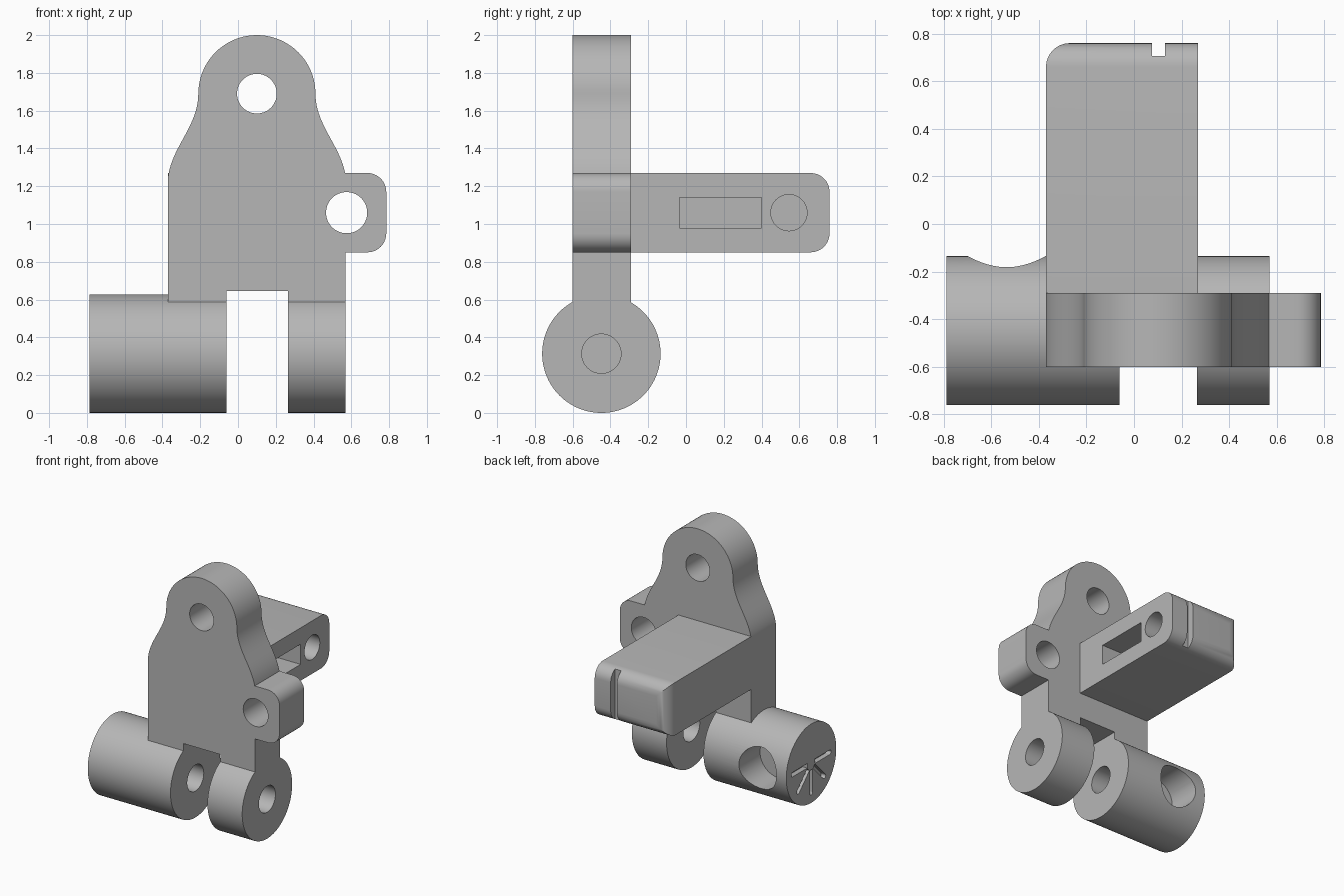
import bpy, bmesh, math
from mathutils import Matrix, Vector

cube = bpy.data.objects.get("Cube")
if cube:
    bpy.data.objects.remove(cube, do_unlink=True)

grey = bpy.data.materials.new("plain_grey")
grey.use_nodes = True
grey.diffuse_color = (0.47, 0.47, 0.47, 1)
grey.node_tree.nodes["Principled BSDF"].inputs["Base Color"].default_value = grey.diffuse_color


def finish(name, bm):
    bmesh.ops.recalc_face_normals(bm, faces=bm.faces)
    mesh = bpy.data.meshes.new(name)
    bm.to_mesh(mesh)
    bm.free()
    mesh.materials.append(grey)
    obj = bpy.data.objects.new(name, mesh)
    bpy.context.collection.objects.link(obj)
    return obj


def box_mesh(lo, hi):
    lo, hi = Vector(lo), Vector(hi)
    bm = bmesh.new()
    size = hi - lo
    bmesh.ops.create_cube(bm, size=1, matrix=Matrix.Translation((lo + hi) / 2) @ Matrix.Diagonal((*size, 1)))
    return bm


def box(name, lo, hi):
    return finish(name, box_mesh(lo, hi))


def cylinder(name, a, b, radius, sides=64):
    a, b = Vector(a), Vector(b)
    bm = bmesh.new()
    turn = (b - a).to_track_quat('Z', 'Y').to_matrix().to_4x4()
    bmesh.ops.create_cone(bm, cap_ends=True, segments=sides, radius1=radius, radius2=radius,
                          depth=(b - a).length, matrix=Matrix.Translation((a + b) / 2) @ turn)
    return finish(name, bm)


def select(obj):
    bpy.ops.object.select_all(action='DESELECT')
    obj.select_set(True)
    bpy.context.view_layer.objects.active = obj


def cut(obj, *cutters):
    select(obj)
    for c in cutters:
        mod = obj.modifiers.new("cut", 'BOOLEAN')
        mod.operation, mod.solver, mod.object = 'DIFFERENCE', 'EXACT', c
        bpy.ops.object.modifier_apply(modifier=mod.name)
        bpy.data.objects.remove(c, do_unlink=True)


def smooth(obj):
    select(obj)
    bpy.ops.object.shade_smooth_by_angle(angle=math.radians(30))


def arc(cx, cz, r, start, end, n):
    angles = [math.radians(start + (end - start) * i / n) for i in range(n + 1)]
    return [(cx + r * math.cos(t), cz + r * math.sin(t)) for t in angles]


def bezier(a, b, c, d, n=14):
    ts = [i / n for i in range(n)]
    return [tuple((1-t)**3*p + 3*(1-t)**2*t*q + 3*(1-t)*t*t*r + t**3*s
                  for p, q, r, s in zip(a, b, c, d)) for t in ts]


# Main dimensions
FRONT, BACK = -0.6, -0.29
LEFT, RIGHT, MID = -0.37, 0.57, 0.1
LOW, HIGH = 0.85, 1.27
AXIS_Y, AXIS_Z, BARREL = -0.448, 0.3135, 0.3135

# Plate outline: shoulder, round top, mirrored shoulder, side ear, hinge notch
shoulder = bezier((LEFT, 1.25), (-0.35, 1.41), (-0.21, 1.52), (-0.21, 1.69))
outline = shoulder + arc(MID, 1.69, 0.31, 180, 0, 40)
outline += [(2 * MID - x, z) for x, z in reversed(shoulder) if z > HIGH]
outline += [(RIGHT - 0.003, HIGH)]
outline += arc(0.685, HIGH - 0.1, 0.1, 90, 0, 10) + arc(0.685, LOW + 0.1, 0.1, 0, -90, 10)
outline += [(RIGHT, LOW), (RIGHT, 0.5), (0.265, 0.5), (0.265, 0.645),
            (-0.06, 0.645), (-0.06, 0.5), (LEFT, 0.5)]
bm = bmesh.new()
face = bm.faces.new([bm.verts.new((x, FRONT, z)) for x, z in outline])
ext = bmesh.ops.extrude_face_region(bm, geom=[face])
bmesh.ops.translate(bm, vec=(0, BACK - FRONT, 0),
                    verts=[v for v in ext["geom"] if isinstance(v, bmesh.types.BMVert)])
plate = finish("bracket_plate", bm)
cut(plate, *[cylinder("hole", (x, FRONT - 0.1, z), (x, BACK + 0.1, z), r)
             for x, z, r in ((MID, 1.69, 0.105), (0.575, 1.06, 0.109))])
smooth(plate)

# Rear arm with rounded far end
END, ARM_R = 0.76, 0.27
bm = box_mesh((LEFT, BACK, LOW), (ARM_R, END, HIGH))
rounded = [e for e in bm.edges if all(v.co.y > END - 0.01 for v in e.verts)
           and not all(v.co.x > ARM_R - 0.01 for v in e.verts)]
rounded = [e for e in rounded if abs(e.verts[0].co.x - e.verts[1].co.x) > 0.1
           or e.verts[0].co.x < 0]
bmesh.ops.bevel(bm, geom=rounded, offset=0.1, segments=8, profile=0.5, affect='EDGES')
arm = finish("rear_arm", bm)
cut(arm,
    box("groove", (0.075, 0.705, LOW - 0.1), (0.13, END + 0.1, HIGH + 0.1)),
    box("pocket", (-0.05, -0.035, 0.98), (ARM_R + 0.1, 0.4, 1.14)),
    cylinder("pin", (-0.1, 0.545, 1.06), (ARM_R + 0.1, 0.545, 1.06), 0.096))
smooth(arm)


# Hinge barrels
def barrel(name, x0, x1, bore0, bore1):
    obj = cylinder(name, (x0, AXIS_Y, AXIS_Z), (x1, AXIS_Y, AXIS_Z), BARREL, 96)
    cut(obj, cylinder("bore", (bore0, AXIS_Y, AXIS_Z), (bore1, AXIS_Y, AXIS_Z), 0.104))
    return obj


short_barrel = barrel("short_hinge_barrel", 0.265, RIGHT, 0.2, 0.7)
smooth(short_barrel)

END_X = -0.787
long_barrel = barrel("long_hinge_barrel", END_X, -0.06, -0.35, 0.1)
cut(long_barrel, cylinder("rear_recess", (-0.535, -0.4, AXIS_Z), (-0.535, 0, AXIS_Z), 0.165))

# Fan of round-ended slots on the barrel end
for i in range(5):
    t = math.pi * (1 + i / 4)
    slot = box_mesh((END_X - 0.05, 0.05, -0.018), (END_X + 0.04, 0.25, 0.018))
    ends = [e for e in slot.edges if all(v.co.y > 0.2 for v in e.verts)
            and abs(e.verts[0].co.x - e.verts[1].co.x) > 0.05]
    bmesh.ops.bevel(slot, geom=ends, offset=0.0175, segments=5, profile=0.5, affect='EDGES')
    slot.transform(Matrix.Translation((0, AXIS_Y, AXIS_Z)) @ Matrix.Rotation(t, 4, 'X'))
    cut(long_barrel, finish("slot", slot))
smooth(long_barrel)
